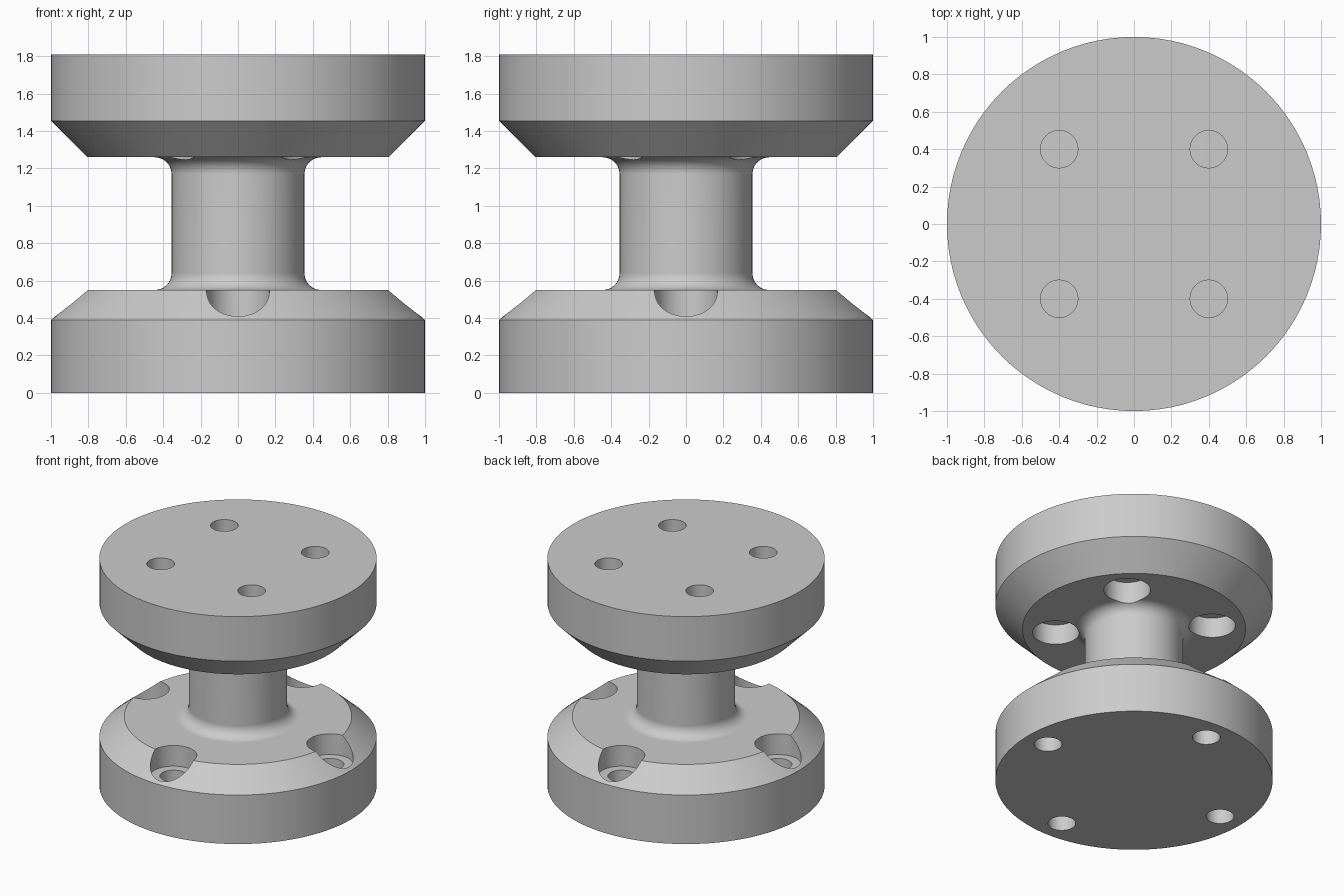
import bpy
import bmesh
from math import pi, sin, cos, radians
from mathutils import Matrix, Vector

cube = bpy.data.objects.get("Cube")
if cube:
    bpy.data.objects.remove(cube, do_unlink=True)

HEIGHT, BASE_TOP, CAP_BOTTOM = 1.81, 0.55, 1.26
NECK_R, FILLET = 0.355, 0.09
HOLE_R, BORE_R = 0.1, 0.168

grey = bpy.data.materials.new("plain_grey")
grey.use_nodes = True
grey.diffuse_color = (0.6, 0.6, 0.6, 1)
grey.node_tree.nodes["Principled BSDF"].inputs["Base Color"].default_value = (0.6, 0.6, 0.6, 1)


def make_object(name, bm):
    bmesh.ops.recalc_face_normals(bm, faces=bm.faces)
    mesh = bpy.data.meshes.new(name)
    bm.to_mesh(mesh)
    bm.free()
    mesh.materials.append(grey)
    obj = bpy.data.objects.new(name, mesh)
    bpy.context.collection.objects.link(obj)
    return obj


def lathe(name, profile, steps=96):
    bm = bmesh.new()
    verts = [bm.verts.new((r, 0, z)) for r, z in profile]
    edges = [bm.edges.new(pair) for pair in zip(verts, verts[1:])]
    bmesh.ops.spin(bm, geom=verts + edges, cent=(0, 0, 0), axis=(0, 0, 1),
                   angle=2 * pi, steps=steps, use_merge=True)
    bmesh.ops.remove_doubles(bm, verts=bm.verts, dist=1e-5)
    # Close both ends with flat discs
    bmesh.ops.holes_fill(bm, edges=[e for e in bm.edges if e.is_boundary], sides=0)
    return make_object(name, bm)


def fillet(z, direction):
    """Quarter round from the neck wall out to the flat at height z."""
    r = NECK_R + FILLET
    return [(r - FILLET * cos(a), z + direction * FILLET * (1 - sin(a)))
            for a in (radians(15 * i) for i in range(7))]


def cutter(name, centres, radius, low, high):
    bm = bmesh.new()
    for c in centres:
        bmesh.ops.create_cone(bm, cap_ends=True, segments=40, radius1=radius, radius2=radius,
                              depth=high - low,
                              matrix=Matrix.Translation((c.x, c.y, (low + high) / 2)))
    obj = make_object(name, bm)
    obj.hide_render = True
    return obj


# Two chamfered flanges joined by a filleted neck
profile = [(1, 0), (1, 0.39), (0.82, BASE_TOP)]
profile += fillet(BASE_TOP, 1)[::-1]
profile += fillet(CAP_BOTTOM, -1)
profile += [(0.805, CAP_BOTTOM), (1, 1.455), (1, HEIGHT)]
body = lathe("flanged_spool_body", profile)

# Base screw holes lie on the axes, cap holes on the diagonals
turns = [Matrix.Rotation(i * pi / 2, 3, 'Z') for i in range(4)]
base_spots = [t @ Vector((0.81, 0, 0)) for t in turns]
cap_spots = [t @ Vector((0.4, 0.4, 0)) for t in turns]

cutters = [
    cutter("base_hole_cutter", base_spots, HOLE_R, -0.1, 0.5),
    cutter("base_counterbore_cutter", base_spots, BORE_R, 0.385, 0.7),
    cutter("cap_hole_cutter", cap_spots, HOLE_R, 1.35, 1.9),
    cutter("cap_counterbore_cutter", cap_spots, BORE_R, 1.1, 1.42),
]

bpy.ops.object.select_all(action='DESELECT')
body.select_set(True)
bpy.context.view_layer.objects.active = body
for c in cutters:
    mod = body.modifiers.new(c.name, 'BOOLEAN')
    mod.operation = 'DIFFERENCE'
    mod.solver = 'EXACT'
    mod.object = c
    bpy.ops.object.modifier_apply(modifier=mod.name)
    bpy.data.objects.remove(c, do_unlink=True)

# Smooth round walls, crisp rims
bpy.ops.object.shade_smooth_by_angle(angle=radians(30))
weighted = body.modifiers.new("weighted_normals", 'WEIGHTED_NORMAL')
weighted.keep_sharp = True
